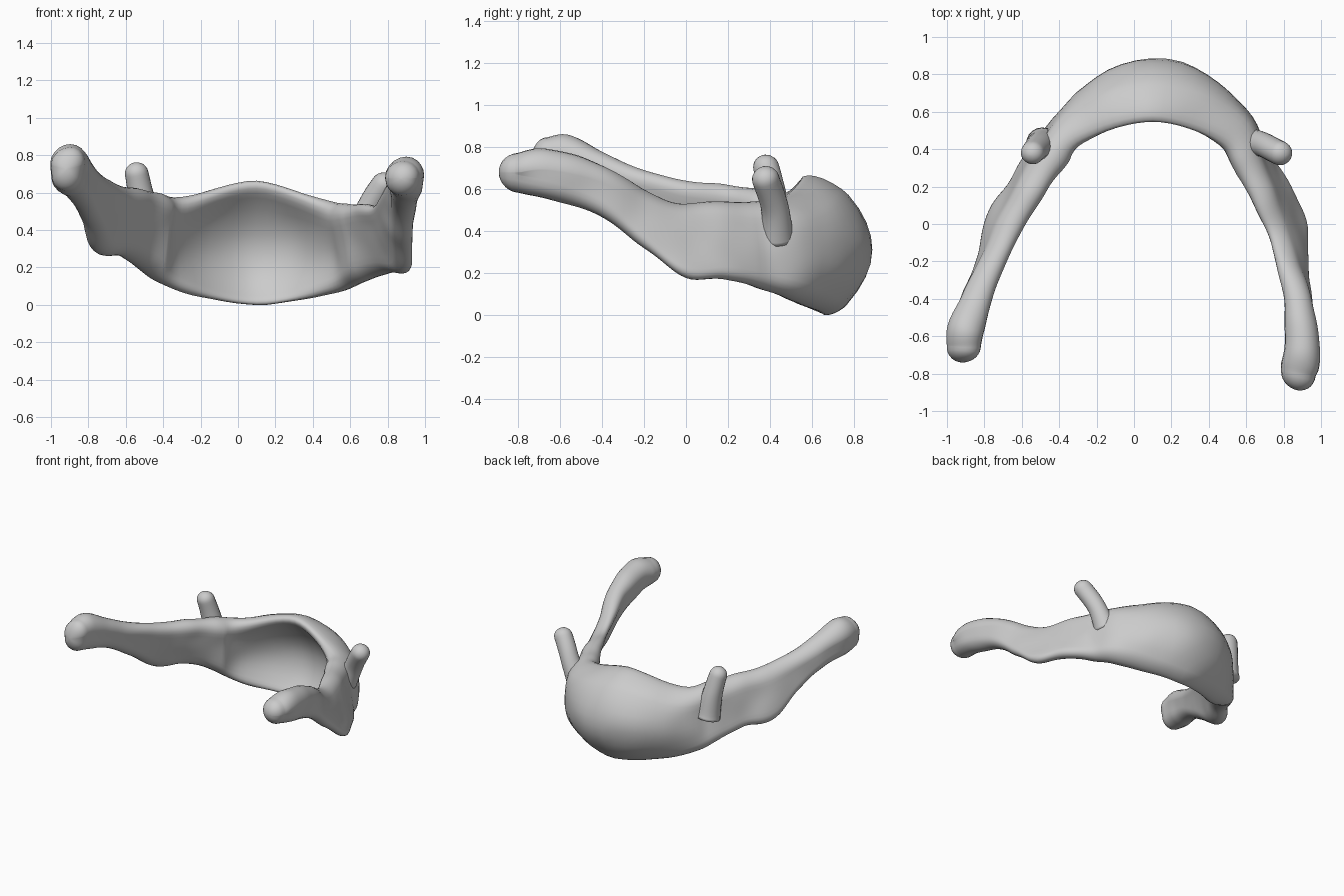
import bpy, bmesh, math
from mathutils import Vector, noise

if "Cube" in bpy.data.objects:
    bpy.data.objects.remove(bpy.data.objects["Cube"])

bone = bpy.data.materials.new("bone grey")
bone.diffuse_color = (0.6, 0.6, 0.6, 1)
bone.use_nodes = True
bone.node_tree.nodes["Principled BSDF"].inputs["Base Color"].default_value = bone.diffuse_color

# Stations along the arch: top x,y,z, bottom x,y,z, half thickness
stations = [
    (-.90, -.66, .845, -.92, -.66, .61, .09),
    (-.89, -.56, .855, -.91, -.56, .59, .095),
    (-.83, -.40, .78, -.86, -.40, .55, .08),
    (-.74, -.20, .69, -.79, -.20, .43, .07),
    (-.64, .00, .64, -.74, .02, .28, .075),
    (-.54, .17, .62, -.62, .20, .26, .075),
    (-.44, .34, .60, -.50, .38, .18, .09),
    (-.29, .48, .575, -.33, .50, .08, .09),
    (.10, .58, .66, .10, .67, .00, .09),
    (.48, .47, .555, .50, .53, .06, .10),
    (.59, .32, .54, .66, .37, .12, .085),
    (.67, .14, .54, .80, .19, .17, .065),
    (.745, -.04, .535, .89, .00, .18, .055),
    (.80, -.20, .60, .89, -.20, .32, .06),
    (.87, -.42, .72, .89, -.42, .48, .075),
    (.90, -.66, .79, .90, -.66, .55, .095),
    (.88, -.80, .77, .88, -.80, .58, .10),
]


def spline(rows, steps):
    """Catmull-Rom through rows of numbers."""
    out, n = [], len(rows)
    for i in range(n - 1):
        a, b, c, d = (rows[max(0, min(n - 1, k))] for k in (i - 1, i, i + 1, i + 2))
        for s in range(steps):
            t = s / steps
            out.append([.5 * (2*q + (r-p)*t + (2*p-5*q+4*r-w)*t*t + (3*q-p-3*r+w)*t**3)
                        for p, q, r, w in zip(a, b, c, d)])
    return out + [list(rows[-1])]


def section(row, side):
    """Rounded blade cross-section, bowed outwards in the middle of the arch."""
    top, bot, w = Vector(row[:3]), Vector(row[3:6]), row[6]
    h = top.z - bot.z
    bow = max(0, 1 - ((top.x - .1) / .5) ** 2) if top.y > .25 else 0
    wt = min(w, h * .48)
    wb = min(w * (.9 - .35 * bow), h * .48)

    def point(z, offset):
        f = (z - bot.z) / h
        return bot.lerp(top, f) + side * (.19 * bow * 4 * f * (1 - f) + offset)
    pts = []
    for sign in (1, -1):
        half = []
        for k in range(6):                       # upper rounding
            a = math.pi / 2 * k / 5
            half.append(point(top.z - wt * (1 - math.cos(a)), sign * wt * math.sin(a)))
        for k in range(1, 8):                    # straight flank
            f = k / 8
            half.append(point((top.z - wt) * (1 - f) + (bot.z + wb) * f,
                              sign * (wt * (1 - f) + wb * f)))
        for k in range(6):                       # lower rounding
            a = math.pi / 2 * k / 5
            half.append(point(bot.z + wb * (1 - math.sin(a)), sign * wb * math.cos(a)))
        pts += half[:-1] if sign == 1 else half[:0:-1]
    return pts


def loft(name, rings):
    bm = bmesh.new()
    vr = [[bm.verts.new(p) for p in r] for r in rings]
    for r, s in zip(vr, vr[1:]):
        for i in range(len(r)):
            j = (i + 1) % len(r)
            bm.faces.new((r[i], r[j], s[j], s[i]))
    for r in (vr[0], vr[-1]):
        bm.faces.new(r)
    bmesh.ops.recalc_face_normals(bm, faces=bm.faces)
    bm.normal_update()
    for v in bm.verts:                           # slight natural unevenness
        v.co += v.normal * .008 * noise.noise(v.co * 6)
    me = bpy.data.meshes.new(name)
    bm.to_mesh(me)
    bm.free()
    me.materials.append(bone)
    me.polygons.foreach_set("use_smooth", [True] * len(me.polygons))
    ob = bpy.data.objects.new(name, me)
    bpy.context.collection.objects.link(ob)


def domed(ring, direction, length):
    """Rings closing an end with a rounded dome."""
    c = sum(ring, Vector()) / len(ring)
    angles = [math.pi / 2 * k / 7 for k in range(1, 7)] + [math.pi / 2 - .03]
    return [[c + (p - c) * math.cos(a) + direction * length * math.sin(a) for p in ring]
            for a in angles]


# Arched body with the two long horns
rows = spline(stations, 8)
mids = [(Vector(r[:3]) + Vector(r[3:6])) / 2 for r in rows]
rings = []
for i, r in enumerate(rows):
    t = mids[min(i + 1, len(mids) - 1)] - mids[max(i - 1, 0)]
    rings.append(section(r, Vector((-t.y, t.x, 0)).normalized()))
back = Vector((-.1, -1, 0))
loft("arched_body_and_long_horns",
     domed(rings[0], back, .08)[::-1] + rings + domed(rings[-1], back, .09))


# Small upright horns: x, y, z, radius along the path
def small_horn(name, path):
    rows = spline(path, 6)
    rings = []
    for i, r in enumerate(rows):
        t = Vector(rows[min(i + 1, len(rows) - 1)][:3]) - Vector(rows[max(i - 1, 0)][:3])
        q = t.to_track_quat('Z', 'Y')
        rings.append([Vector(r[:3]) + q @ Vector((math.cos(a), math.sin(a), 0)) * r[3]
                      for a in (math.tau * k / 20 for k in range(20))])
    loft(name, rings + domed(rings[-1], t.normalized(), path[-1][3]))


small_horn("left_small_horn", [(-.49, .43, .38, .09), (-.515, .41, .55, .07),
                               (-.545, .38, .70, .062)])
small_horn("right_small_horn", [(.62, .43, .36, .08), (.69, .425, .50, .066),
                                (.78, .38, .645, .066)])
